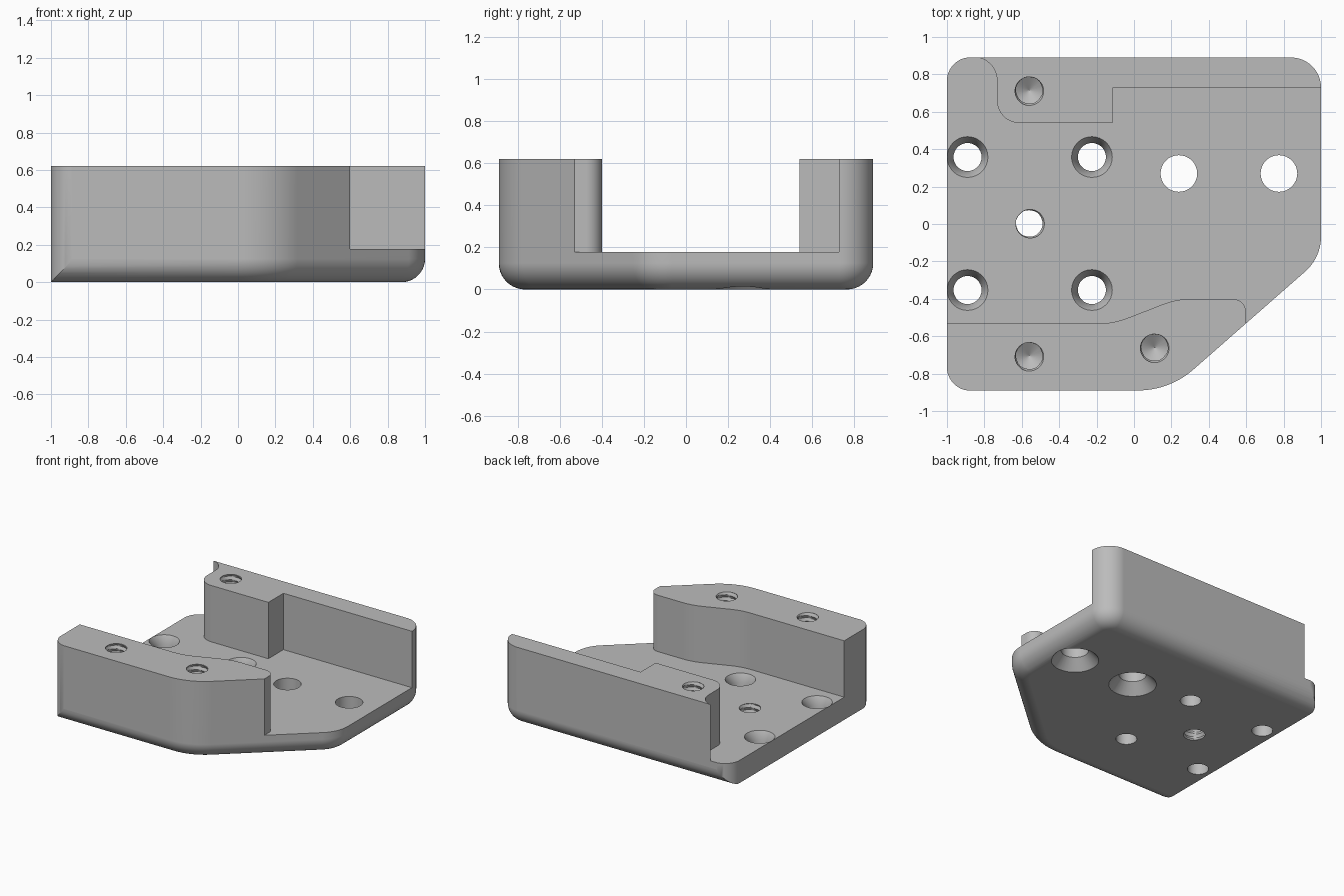
import bpy, bmesh, math
from mathutils import Vector

cube = bpy.data.objects.get("Cube")
if cube:
    bpy.data.objects.remove(cube)

HEIGHT, FLOOR, ROUND = 0.62, 0.178, 0.125
ARC = 12


def rounded(corners):
    """Round each (x, y, radius) corner; return (point, inward normal) pairs."""
    result = []
    for i, (x, y, r) in enumerate(corners):
        p = Vector((x, y, 0))
        if not r:
            result.append((p, Vector()))
            continue
        a, b = corners[i - 1], corners[(i + 1) % len(corners)]
        u = (Vector((a[0], a[1], 0)) - p).normalized()
        v = (Vector((b[0], b[1], 0)) - p).normalized()
        half = u.angle(v) / 2
        centre = p + (u + v).normalized() * r / math.sin(half)
        start = (p + u * r / math.tan(half) - centre).normalized()
        end = (p + v * r / math.tan(half) - centre).normalized()
        for k in range(ARC + 1):
            d = start.slerp(end, k / ARC)
            result.append((centre + d * r, -d))
    return result


def skin(bm, rings):
    """Skin a stack of rings into a closed solid."""
    loops = [[bm.verts.new(p) for p in ring] for ring in rings]
    n = len(loops[0])
    for low, high in zip(loops, loops[1:]):
        for i in range(n):
            j = (i + 1) % n
            bm.faces.new((low[i], low[j], high[j], high[i]))
    bm.faces.new(loops[0][::-1])
    bm.faces.new(loops[-1])


def make_object(name, bm):
    bmesh.ops.recalc_face_normals(bm, faces=bm.faces[:])
    mesh = bpy.data.meshes.new(name)
    bm.to_mesh(mesh)
    bm.free()
    obj = bpy.data.objects.new(name, mesh)
    bpy.context.collection.objects.link(obj)
    return obj


def prism(name, corners, z0, z1):
    outline = [p for p, _ in rounded(corners)]
    bm = bmesh.new()
    skin(bm, [[(p.x, p.y, z) for p in outline] for z in (z0, z1)])
    return make_object(name, bm)


def bore(bm, x, y, profile, thread=0.0, pitch=0.045, n=32):
    """Turned cutter from (radius, z) rows, with an optional helical thread."""
    rings = []
    for r, z in profile:
        ring = []
        for i in range(n):
            wave = abs(((z / pitch - i / n) % 1) * 2 - 1)
            rr = r + (thread * wave if r > 0.05 else 0)
            a = math.tau * i / n
            ring.append((x + rr * math.cos(a), y + rr * math.sin(a), z))
        rings.append(ring)
    skin(bm, rings)


def threaded_rows(z0, z1):
    steps = round((z1 - z0) / 0.0075)
    return [(0.07, z0 + (z1 - z0) * k / steps) for k in range(steps + 1)]


def cut(target, cutter, operation):
    mod = target.modifiers.new(operation, "BOOLEAN")
    mod.operation, mod.object, mod.solver = operation, cutter, "EXACT"
    bpy.context.view_layer.objects.active = target
    bpy.ops.object.modifier_apply(modifier=mod.name)
    bpy.data.objects.remove(cutter)


# Bracket block with a rounded lower edge, left long on the -x side
outline = rounded([(-1.5, -0.89, 0.16), (0.19, -0.89, 0.45), (1, -0.18, 0.25),
                   (1, 0.89, 0.16), (-1.5, 0.89, 0.16)])
levels = []
for k in range(11):
    a = k / 10 * math.pi / 2
    levels.append((ROUND * (1 - math.sin(a)), ROUND * (1 - math.cos(a))))
levels.append((0, HEIGHT))
bm = bmesh.new()
skin(bm, [[(p.x + n.x * d, p.y + n.y * d, z) for p, n in outline] for d, z in levels])
bracket = make_object("bracket_body", bm)

# Trim the -x end square, with rounded upright corners
cut(bracket, prism("end_trim", [(-1, -0.891, 0.125), (1.5, -0.891, 0), (1.5, 0.891, 0),
                                (-1, 0.891, 0.125)], -0.1, 0.8), "INTERSECT")

# Open channel that leaves the front and back walls standing
cut(bracket, prism("channel", [
    (-1.2, -0.532, 0), (-0.11, -0.532, 0.43), (0.23, -0.4, 0.43), (0.6, -0.4, 0.075),
    (0.6, -0.9, 0), (1.3, -0.9, 0), (1.3, 0.727, 0), (-0.115, 0.727, 0),
    (-0.115, 0.54, 0), (-0.732, 0.54, 0.12), (-0.732, 0.892, 0.125), (-1.2, 0.892, 0)],
    FLOOR, 0.8), "DIFFERENCE")

# Bores
bm = bmesh.new()
for x in (-0.89, -0.225):  # countersunk from above
    for y in (-0.353, 0.358):
        bore(bm, x, y, [(0.075, -0.1), (0.075, 0.118), (0.109, FLOOR), (0.109, 0.3)])
for x in (0.24, 0.775):  # countersunk from below
    bore(bm, x, 0.27, [(0.214, -0.05), (0.17, 0), (0.098, 0.08), (0.098, 0.3)])
bore(bm, -0.56, 0.003, threaded_rows(-0.05, 0.25), 0.013)
for x, y in ((-0.56, 0.715), (-0.56, -0.705), (0.11, -0.66)):  # blind, cone-ended
    bore(bm, x, y, [(0.002, 0.2)] + threaded_rows(0.25, 0.67), 0.013)
cut(bracket, make_object("bores", bm), "DIFFERENCE")

# Plain grey finish
grey = bpy.data.materials.new("plain_grey")
grey.use_nodes = True
colour = (0.5, 0.5, 0.5, 1)
grey.diffuse_color = colour
grey.node_tree.nodes["Principled BSDF"].inputs["Base Color"].default_value = colour
bracket.data.materials.clear()
bracket.data.materials.append(grey)
for face in bracket.data.polygons:
    face.material_index = 0

# Smooth shading with crisp edges
bpy.ops.object.select_all(action="DESELECT")
bracket.select_set(True)
bpy.context.view_layer.objects.active = bracket
bpy.ops.object.shade_smooth_by_angle(angle=math.radians(30))
weighted = bracket.modifiers.new("even_shading", "WEIGHTED_NORMAL")
weighted.keep_sharp = True
